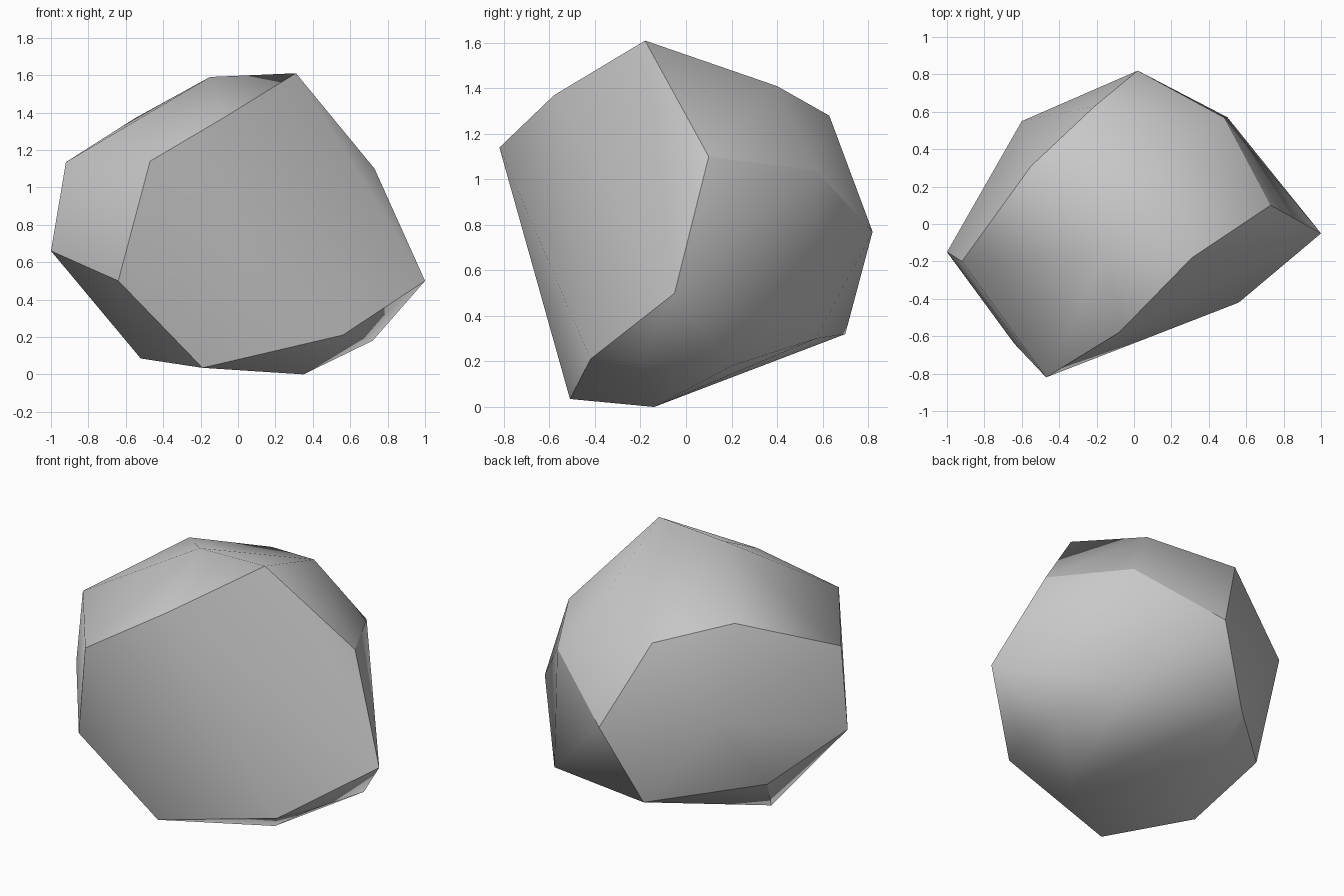
import bpy
import bmesh

# Remove the default object
default = bpy.data.objects.get("Cube")
if default:
    bpy.data.objects.remove(default, do_unlink=True)

# Stone colour
stone = bpy.data.materials.new("stone_grey")
stone.use_nodes = True
grey = (0.58, 0.58, 0.58, 1)
stone.diffuse_color = grey
stone.node_tree.nodes["Principled BSDF"].inputs["Base Color"].default_value = grey

# Corners of the boulder, by where they lie
corners = {
    "peak": (.31, -.18, 1.61),
    "front_brow": (-.08, -.58, 1.37),
    "front_upper": (-.47, -.82, 1.14),
    "front_side": (-.64, -.64, .5),
    "front_foot": (-.19, -.51, .035),
    "front_lower": (.56, -.42, .21),
    "east_tip": (1, -.05, .5),
    "east_upper": (.73, .1, 1.1),
    "crown_west": (-.15, -.16, 1.59),
    "crown_back": (.24, .4, 1.41),
    "west_upper": (-.92, -.2, 1.135),
    "west_tip": (-1, -.15, .66),
    "back_brow": (-.55, .31, 1.37),
    "back_upper": (-.21, .63, 1.28),
    "back_tip": (.02, .82, .77),
    "back_bulge": (-.6, .55, .86),
    "back_east": (.48, .57, 1.04),
    "back_lower": (-.2, .7, .32),
    "west_lower": (-.71, .22, .385),
    "west_foot": (-.52, -.09, .085),
    "base": (.35, -.14, 0),
    "east_foot": (.72, .2, .18),
    "east_lower": (.64, -.2, .2),
    "back_foot": (.5, .57, .3),
}

# Outlines of the broad facets; these edges stay crisp
outlines = [
    "peak front_brow front_upper front_side front_foot front_lower east_tip east_upper",
    "west_upper back_brow back_upper back_tip back_east east_upper",
    "west_upper back_brow back_upper back_tip back_lower west_lower west_tip",
    "front_side front_foot west_foot west_lower west_tip",
]

# Wrap the corners in a convex skin
bm = bmesh.new()
verts = {name: bm.verts.new(place) for name, place in corners.items()}
bmesh.ops.convex_hull(bm, input=list(bm.verts), use_existing_faces=False)
for loose in [v for v in bm.verts if not v.link_faces]:
    bm.verts.remove(loose)
bmesh.ops.recalc_face_normals(bm, faces=bm.faces)

# Smooth within each facet, sharp along its outline
for face in bm.faces:
    face.smooth = True
for outline in outlines:
    ring = [verts[name] for name in outline.split()]
    for first, second in zip(ring, ring[1:] + ring[:1]):
        if first.is_valid and second.is_valid:
            edge = bm.edges.get((first, second))
            if edge:
                edge.smooth = False

mesh = bpy.data.meshes.new("boulder")
bm.to_mesh(mesh)
bm.free()
mesh.materials.append(stone)
boulder = bpy.data.objects.new("boulder", mesh)
bpy.context.collection.objects.link(boulder)
